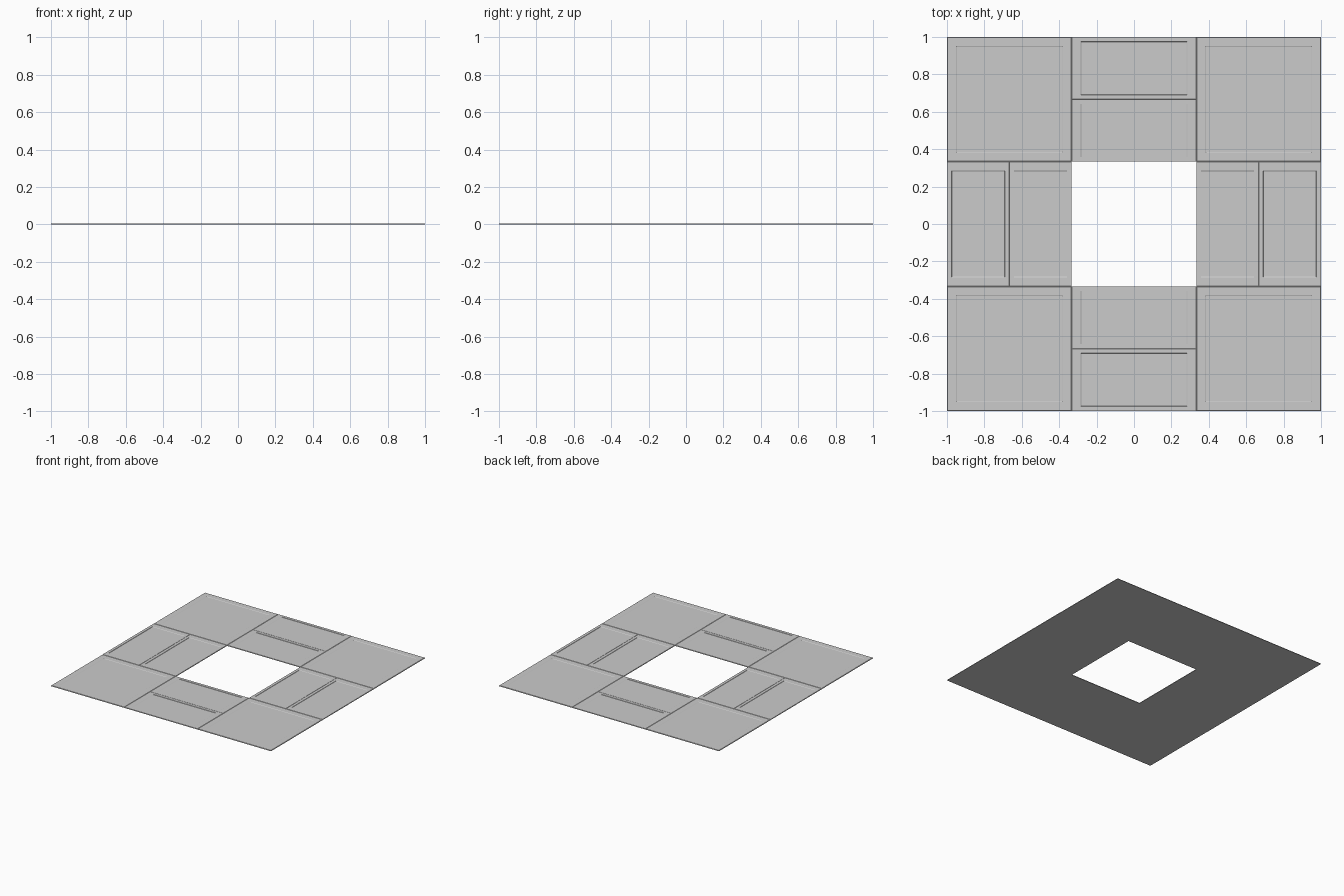
import bpy, bmesh

if "Cube" in bpy.data.objects:
    bpy.data.objects.remove(bpy.data.objects["Cube"])

H = 0.006          # slab thickness
T = 2 / 3          # tile pitch


def tile(name, cx, cy, sx, sy):
    """Thin slab with chamfered top rim and a shallow recessed panel."""
    bm = bmesh.new()

    def ring(fx, fy, z):
        hx, hy = sx / 2 * fx, sy / 2 * fy
        return [bm.verts.new((a * hx, b * hy, z))
                for a, b in ((-1, -1), (1, -1), (1, 1), (-1, 1))]

    # rings: base, side top, chamfer, panel rim, panel floor
    rings = [ring(1, 1, 0), ring(1, 1, H * 0.65), ring(0.992, 0.992, H),
             ring(0.855, 0.855, H), ring(0.845, 0.845, H * 0.65)]
    bm.faces.new(rings[0][::-1])
    for lo, hi in zip(rings, rings[1:]):
        for i in range(4):
            j = (i + 1) % 4
            bm.faces.new((lo[i], lo[j], hi[j], hi[i]))
    bm.faces.new(rings[-1])
    me = bpy.data.meshes.new(name)
    bm.to_mesh(me)
    bm.free()
    ob = bpy.data.objects.new(name, me)
    ob.location = (cx, cy, 0)
    bpy.context.collection.objects.link(ob)


# Square tiles at the four corners
for x in (-1, 1):
    for y in (-1, 1):
        tile("corner_tile", x * T, y * T, T, T)

# Pairs of half tiles along each side, around the open centre
for s in (-1, 1):
    for d in (0.5, 5 / 6):
        tile("half_tile_across", 0, s * d, T, T / 2)
        tile("half_tile_along", s * d, 0, T / 2, T)
